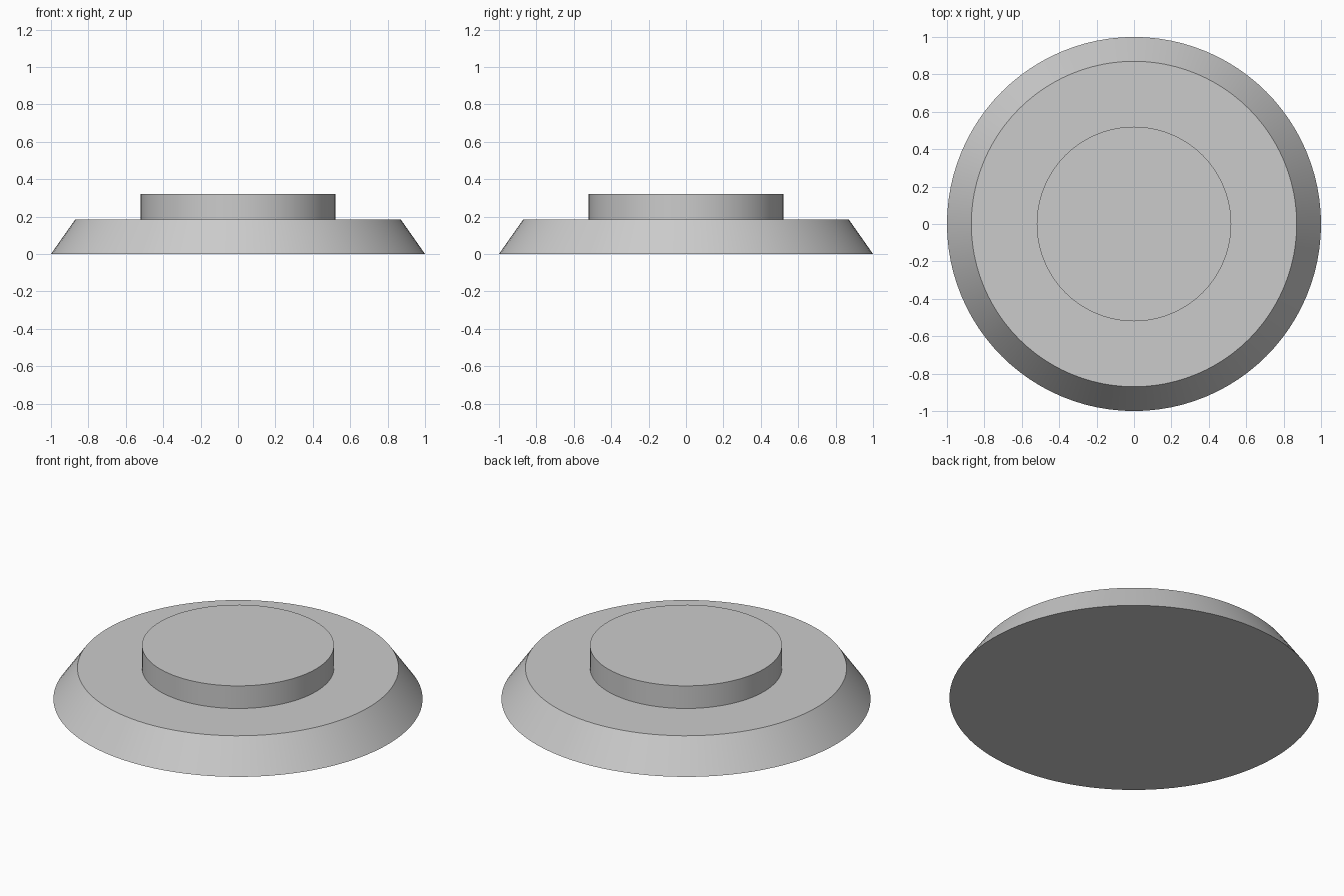
import bpy
import math

cube = bpy.data.objects.get("Cube")
if cube:
    bpy.data.objects.remove(cube, do_unlink=True)

SIDES = 96
GREY = (0.6, 0.6, 0.6, 1.0)

material = bpy.data.materials.new("plain grey")
material.use_nodes = True
material.diffuse_color = GREY
material.node_tree.nodes["Principled BSDF"].inputs["Base Color"].default_value = GREY


def disc(name, bottom_radius, top_radius, bottom, top):
    """Round solid with flat caps and a smooth side."""
    bpy.ops.mesh.primitive_cone_add(
        vertices=SIDES, radius1=bottom_radius, radius2=top_radius,
        depth=top - bottom, location=(0, 0, (bottom + top) / 2))
    part = bpy.context.object
    part.name = name
    part.data.materials.append(material)
    bpy.ops.object.shade_smooth_by_angle(angle=math.radians(30))
    return part


# Wide base with a sloping rim
disc("tapered_base", 1.0, 0.87, 0.0, 0.185)

# Straight-sided disc on top
disc("raised_disc", 0.52, 0.52, 0.185, 0.32)
